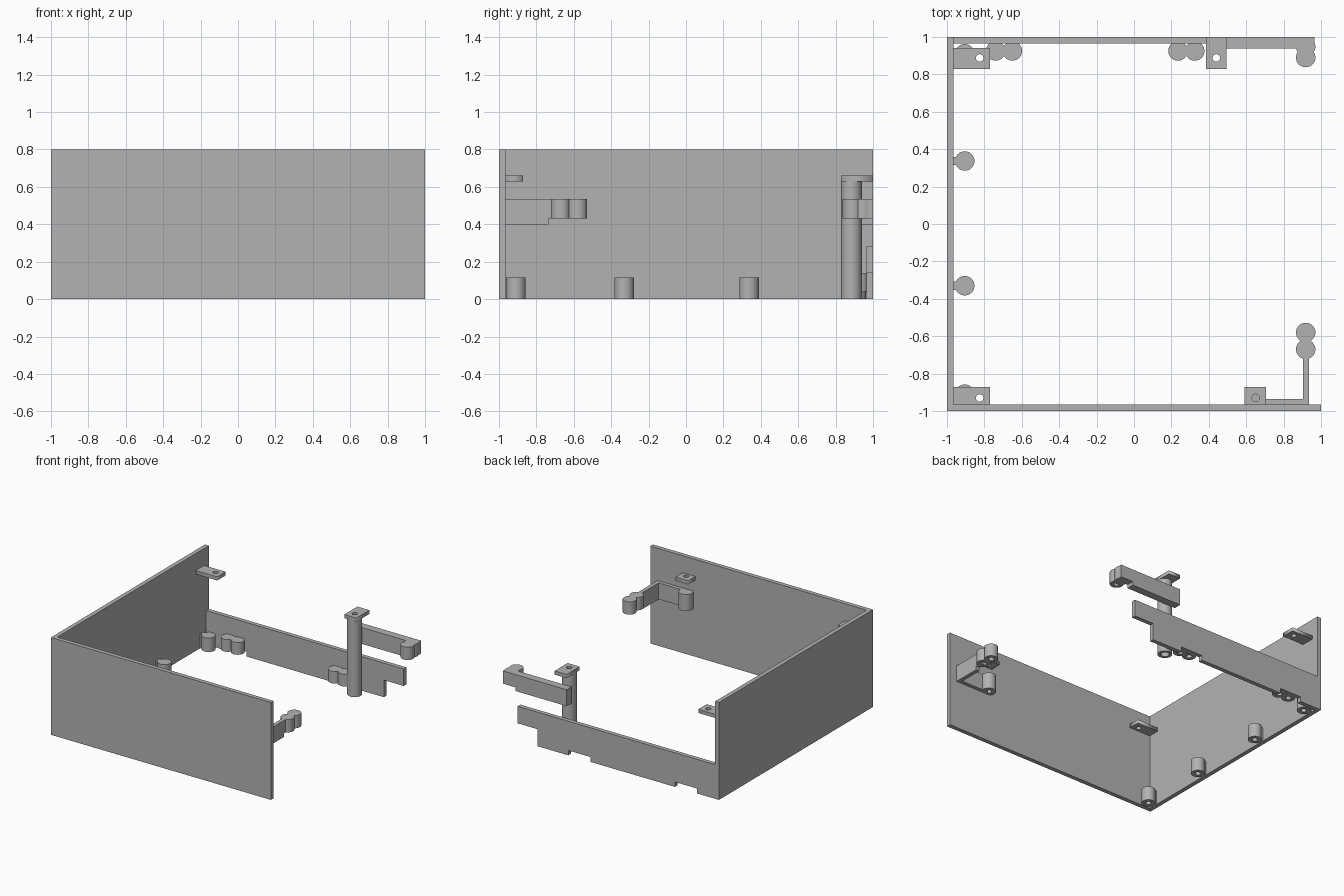
import bpy, bmesh, math
from mathutils import Vector

old = bpy.data.objects.get("Cube")
if old:
    bpy.data.objects.remove(old, do_unlink=True)

GREY = (0.45, 0.45, 0.45, 1)
mat = bpy.data.materials.new("plain_grey")
mat.use_nodes = True
mat.diffuse_color = GREY
mat.node_tree.nodes["Principled BSDF"].inputs["Base Color"].default_value = GREY


def finish(name, bm, smooth=False):
    bmesh.ops.recalc_face_normals(bm, faces=bm.faces)
    mesh = bpy.data.meshes.new(name)
    bm.to_mesh(mesh)
    bm.free()
    mesh.materials.append(mat)
    obj = bpy.data.objects.new(name, mesh)
    bpy.context.collection.objects.link(obj)
    if smooth:
        bpy.ops.object.select_all(action='DESELECT')
        bpy.context.view_layer.objects.active = obj
        obj.select_set(True)
        bpy.ops.object.shade_smooth_by_angle(angle=math.radians(30))
    return obj


def prism(name, outline, axis, start, end):
    """Extrude a 2D outline along x or y; the outline's second value is z."""
    bm = bmesh.new()
    place = (lambda a, z: (start, a, z)) if axis == 'x' else (lambda a, z: (a, start, z))
    face = bm.faces.new([bm.verts.new(place(a, z)) for a, z in outline])
    ext = bmesh.ops.extrude_face_region(bm, geom=[face])
    step = Vector((end - start, 0, 0) if axis == 'x' else (0, end - start, 0))
    bmesh.ops.translate(bm, vec=step, verts=[g for g in ext["geom"] if isinstance(g, bmesh.types.BMVert)])
    return finish(name, bm)


def box(name, x, y, z):
    return prism(name, [(x[0], z[0]), (x[1], z[0]), (x[1], z[1]), (x[0], z[1])], 'y', y[0], y[1])


def boss(name, x, y, z0, z1, r=0.052, hole=0.022, roof=0.02, sides=32):
    """Round boss with a hole from below; roof is the closed thickness on top."""
    bm = bmesh.new()
    profile = [(r, z1), (r, z0), (hole, z0), (hole, z1 - roof)]
    rings = []
    for rad, z in profile:
        rings.append([bm.verts.new((x + rad * math.cos(math.tau * i / sides),
                                    y + rad * math.sin(math.tau * i / sides), z)) for i in range(sides)])
    pairs = list(zip(rings, rings[1:]))
    if roof:
        bm.faces.new(rings[0])
        bm.faces.new(rings[-1])
    else:
        pairs.append((rings[-1], rings[0]))
    for a, b in pairs:
        for i in range(sides):
            j = (i + 1) % sides
            bm.faces.new((a[i], a[j], b[j], b[i]))
    return finish(name, bm, True)


def holed_plate(name, x, y, z, hx, hy, hr=0.02, sides=24):
    """Flat plate with a round screw hole."""
    curve = bpy.data.curves.new(name, 'CURVE')
    curve.dimensions = '2D'
    curve.fill_mode = 'BOTH'
    curve.extrude = (z[1] - z[0]) / 2
    rect = [(x[0], y[0]), (x[1], y[0]), (x[1], y[1]), (x[0], y[1])]
    ring = [(hx + hr * math.cos(math.tau * i / sides), hy + hr * math.sin(math.tau * i / sides))
            for i in range(sides)]
    for pts in (rect, ring):
        sp = curve.splines.new('POLY')
        sp.points.add(len(pts) - 1)
        for p, (px, py) in zip(sp.points, pts):
            p.co = (px, py, 0, 1)
        sp.use_cyclic_u = True
    obj = bpy.data.objects.new(name, curve)
    obj.location.z = (z[0] + z[1]) / 2
    curve.materials.append(mat)
    bpy.context.collection.objects.link(obj)
    bpy.ops.object.select_all(action='DESELECT')
    bpy.context.view_layer.objects.active = obj
    obj.select_set(True)
    bpy.ops.object.convert(target='MESH')


T = 0.965                     # inner face of the walls
PLATE = (0.63, 0.66)          # height of the screw plates
ARM_LOW, ARM_MID, ARM_TOP = 0.40, 0.43, 0.535

# Tall walls
box("front_wall", (-1, 1), (-1, -T), (0, 0.8))
box("right_wall", (-1, -T), (-T, 1), (0, 0.8))

# Low back wall with notched bottom and stepped end
notch = 0.04
outline = [(-T, 0)]
for a, b in ((-0.8, -0.6), (0.17, 0.37)):
    outline += [(a, 0), (a, notch), (b, notch), (b, 0)]
outline += [(0.65, 0), (0.65, 0.14), (0.83, 0.14), (0.83, 0.28), (-T, 0.28)]
prism("back_wall", outline, 'y', T, 1)

# Short bosses along the right wall, with small webs
for i, y in enumerate((-0.91, -0.33, 0.337, 0.91)):
    boss(f"floor_boss_{i}", -0.905, y, 0, 0.115)
    box(f"floor_boss_web_{i}", (-T, -0.94), (y - 0.022, y + 0.022), (0, 0.115))

# Paired clip bosses on the back wall
for i, x in enumerate((-0.74, -0.65, 0.235, 0.325)):
    boss(f"back_clip_boss_{i}", x, 0.925, notch, 0.14)

# Corner screw plates
holed_plate("front_corner_plate", (-T, -0.77), (-T, -0.872), PLATE, -0.825, -0.93)
holed_plate("back_corner_plate", (-T, -0.77), (0.83, 0.94), PLATE, -0.825, 0.888)

# Back post with its plate and arm
boss("back_post", 0.44, 0.885, 0, PLATE[0], r=0.055, hole=0.032, roof=0)
holed_plate("back_post_plate", (0.385, 0.495), (0.83, 1), PLATE, 0.44, 0.888)
prism("back_arm", [(0.385, ARM_LOW), (0.85, ARM_LOW), (0.85, ARM_MID), (T, ARM_MID),
                   (T, ARM_TOP), (0.385, ARM_TOP)], 'y', 0.937, 1)
for i, y in enumerate((0.948, 0.89)):
    boss(f"back_arm_boss_{i}", 0.918, y, ARM_MID, ARM_TOP)

# Front plate and L-shaped arm
holed_plate("front_plate", (0.59, 0.705), (-T, -0.872), PLATE, 0.65, -0.93)
boss("front_arm_root", 0.65, -0.928, ARM_LOW, ARM_TOP, r=0.055)
box("front_arm_base", (0.65, 0.935), (-T, -0.935), (ARM_LOW, ARM_TOP))
prism("front_arm", [(-0.935, ARM_LOW), (-0.735, ARM_LOW), (-0.735, ARM_MID), (-0.68, ARM_MID),
                    (-0.68, ARM_TOP), (-0.935, ARM_TOP)], 'x', 0.903, 0.935)
for i, y in enumerate((-0.67, -0.58)):
    boss(f"front_arm_boss_{i}", 0.918, y, ARM_MID, ARM_TOP)
